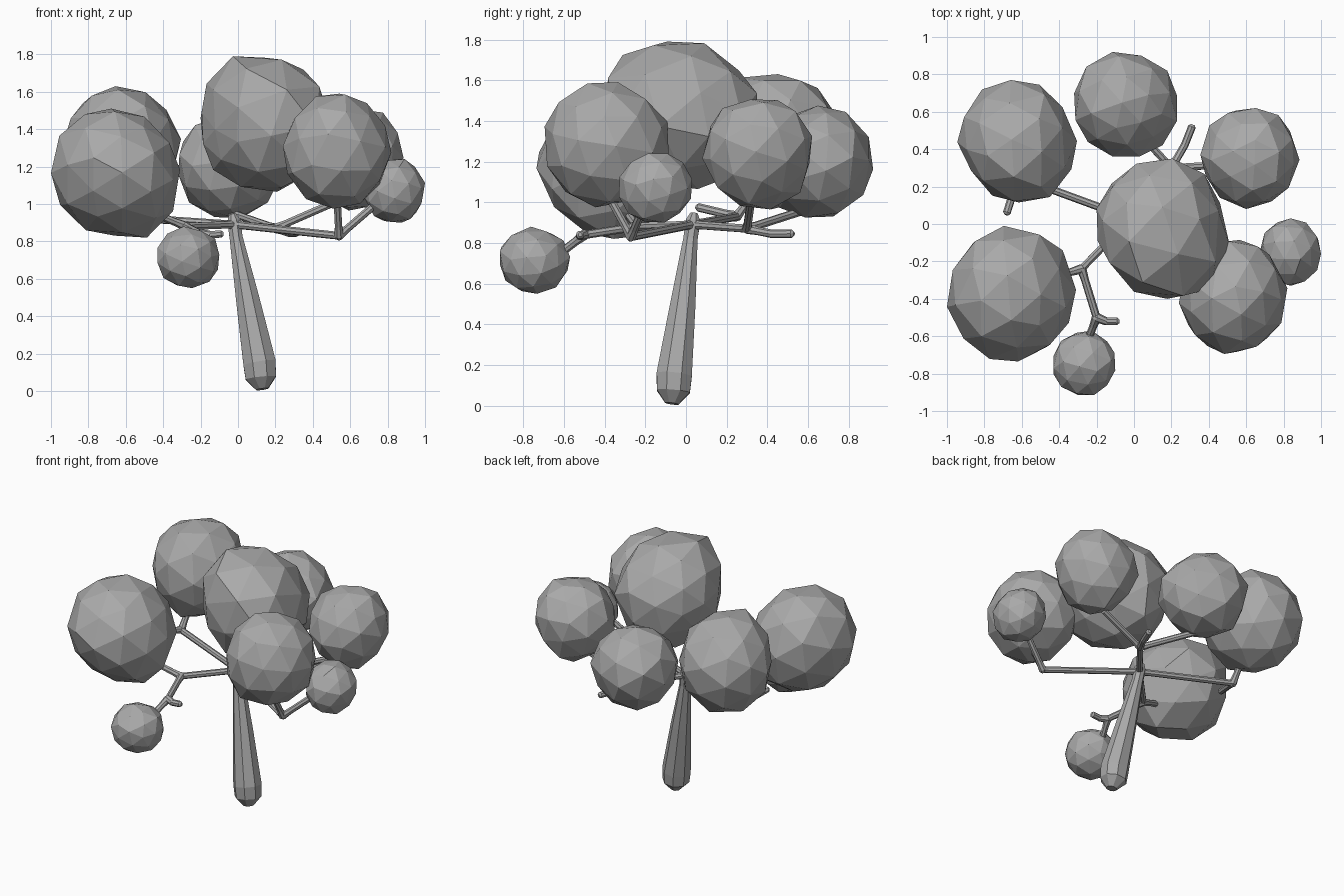
import bpy
import bmesh
import math
import random
from mathutils import Vector, Matrix

cube = bpy.data.objects.get("Cube")
if cube:
    bpy.data.objects.remove(cube)

# One flat colour for the whole tree
grey = bpy.data.materials.new("plain_grey")
colour = (0.4, 0.4, 0.4, 1)
grey.use_nodes = True
grey.diffuse_color = colour
grey.node_tree.nodes["Principled BSDF"].inputs["Base Color"].default_value = colour


def finish(name, bm):
    mesh = bpy.data.meshes.new(name)
    bmesh.ops.recalc_face_normals(bm, faces=bm.faces[:])
    bm.to_mesh(mesh)
    bm.free()
    mesh.materials.append(grey)
    obj = bpy.data.objects.new(name, mesh)
    bpy.context.collection.objects.link(obj)


def tube(name, path, sides=8):
    """Faceted tube through (point, radius) pairs, capped at both ends."""
    bm = bmesh.new()
    points = [Vector(p) for p, r in path]
    rings = []
    for i, (p, r) in enumerate(path):
        before = points[max(i - 1, 0)]
        after = points[min(i + 1, len(points) - 1)]
        turn = Vector((0, 0, 1)).rotation_difference(after - before)
        ring = []
        for k in range(sides):
            a = math.tau * (k + 0.5) / sides
            ring.append(bm.verts.new(
                points[i] + turn @ Vector((r * math.cos(a), r * math.sin(a), 0))))
        rings.append(ring)
    for low, high in zip(rings, rings[1:]):
        for k in range(sides):
            j = (k + 1) % sides
            bm.faces.new((low[k], low[j], high[j], high[k]))
    bm.faces.new(rings[0][::-1])
    bm.faces.new(rings[-1])
    finish(name, bm)


def branch(name, *points, r=0.021):
    """Thin branch, swollen at its joint and tapered at its tip."""
    pts = [Vector(p) for p in points]
    along = (pts[1] - pts[0]).normalized()
    tip = pts[-1] + (pts[-1] - pts[-2]).normalized() * 0.012
    path = [(pts[0] - along * 0.02, r * 0.7), (pts[0], r * 1.25),
            (pts[0] + along * 0.06, r)]
    path += [(p, r) for p in pts[1:]] + [(tip, r * 0.5)]
    tube(name, path)


def foliage(name, low, high, seed, *bulges):
    """Irregular faceted ball, bulged or dented along directions, then sized."""
    rng = random.Random(seed)
    bm = bmesh.new()
    bmesh.ops.create_icosphere(bm, subdivisions=2, radius=1)
    spin = Matrix.Rotation(rng.uniform(0, 6), 3, Vector(
        (rng.uniform(-1, 1), rng.uniform(-1, 1), rng.uniform(0.1, 1))))
    for v in bm.verts:
        shift = Vector([rng.uniform(-1, 1) for _ in range(3)]) * 0.035
        v.co = spin @ (v.co + shift)
        out = v.co.normalized()
        for direction, amount in bulges:
            facing = max(0, out.dot(Vector(direction).normalized()))
            v.co += out * amount * facing ** 3
    for axis in range(3):
        values = [v.co[axis] for v in bm.verts]
        start, span = min(values), max(values) - min(values)
        for v in bm.verts:
            t = (v.co[axis] - start) / span
            v.co[axis] = low[axis] + t * (high[axis] - low[axis])
    finish(name, bm)


# Leaning trunk, thick at the foot
fork = (-0.02, 0.03, 0.89)
tube("trunk", [
    ((0.13, -0.07, 0.01), 0.035),
    ((0.122, -0.062, 0.07), 0.088),
    ((0.115, -0.058, 0.15), 0.094),
    ((0.05, -0.015, 0.5), 0.067),
    ((-0.01, 0.022, 0.82), 0.038),
    ((-0.022, 0.035, 0.91), 0.038),
    ((-0.03, 0.04, 0.945), 0.02)])

# Branches spreading from the fork
left_node = (0.54, -0.27, 0.83)
branch("left_branch", fork, left_node)
branch("left_upright", left_node, (0.53, -0.38, 1.03))
branch("left_outer_twig", left_node, (0.76, -0.19, 1.02))

front_node = (-0.28, -0.24, 0.88)
low_node = (-0.2, -0.5, 0.84)
branch("front_branch", fork, front_node)
branch("front_inner_twig", front_node, (-0.45, -0.29, 0.95))
branch("front_low_branch", front_node, low_node)
branch("front_hanging_twig", low_node, (-0.25, -0.63, 0.74))
branch("front_stub", low_node, (-0.15, -0.52, 0.835), (-0.09, -0.52, 0.84))

right_node = (-0.62, 0.25, 0.93)
branch("right_branch", fork, right_node)
branch("right_stub", right_node, (-0.68, 0.06, 0.975))
branch("right_upright", right_node, (-0.62, 0.35, 1.07))

back_node = (0.2, 0.3, 0.87)
branch("back_branch", fork, back_node)
branch("back_stub", back_node, (0.27, 0.42, 0.845), (0.31, 0.52, 0.845))
branch("back_left_twig", back_node, (0.52, 0.32, 1.01))
branch("back_inner_twig", back_node, (-0.06, 0.58, 0.96))

# Foliage balls, with the slants of their upper and lower sides
top_front, top_back = (0.4, -0.5, 1), (-0.4, 0.5, 1)
under_front, under_back = (0.4, -0.5, -1), (-0.4, 0.5, -1)
foliage("front_right_foliage", (-1, -0.735, 0.82), (-0.31, -0.01, 1.51), 1,
        ((0, -1, -1), -0.15), ((1, 0, -1), 0.08), (top_front, -0.08))
foliage("back_right_foliage", (-0.945, 0.115, 0.965), (-0.305, 0.77, 1.63), 2,
        ((-1, -1, 0), -0.15), ((1, 1, 0), -0.06), (top_back, -0.1))
foliage("back_foliage", (-0.32, 0.36, 0.925), (0.23, 0.92, 1.475), 3,
        ((-1, 1, 0), 0.1), (top_front, -0.18), (under_back, 0.08))
foliage("back_left_foliage", (0.355, 0.08, 0.965), (0.885, 0.62, 1.505), 4,
        (top_front, -0.1), (top_back, -0.1), (under_back, 0.08), (under_front, 0.08))
foliage("crown_foliage", (-0.2, -0.4, 1.065), (0.515, 0.35, 1.79), 5,
        ((-1, 1, 0), -0.22), ((-1, -1, 0), -0.24), ((1, -1, 0.3), 0.2),
        ((0, -1, 1), 0.12), ((-1, 0, -1), -0.1))
foliage("front_left_foliage", (0.24, -0.695, 0.975), (0.82, -0.085, 1.59), 6,
        (top_back, -0.06), (under_front, 0.06))
foliage("small_left_foliage", (0.675, -0.33, 0.9), (1, 0.03, 1.24), 7)
foliage("small_front_foliage", (-0.43, -0.915, 0.55), (-0.1, -0.57, 0.88), 8)
